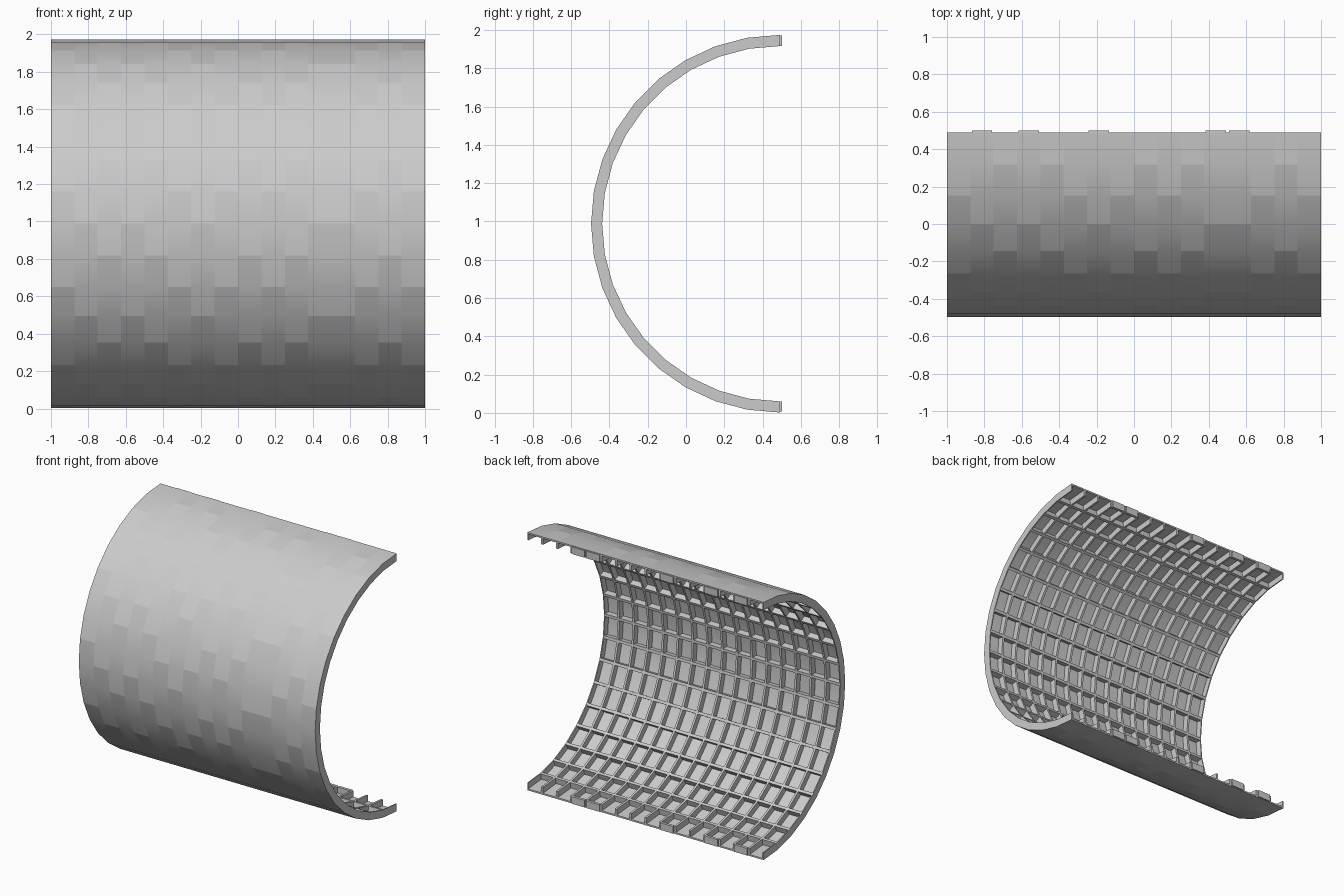
import bpy, bmesh, math

if "Cube" in bpy.data.objects:
    bpy.data.objects.remove(bpy.data.objects["Cube"])

CY, CZ = 0.49, 0.988          # arc centre
R_OUT, R_IN = 0.986, 0.928    # shell radii
SKIN, WALL, RIB = 0.012, 0.008, 0.65   # skin, side wall, rib half-angle in degrees
COLS, W = 16, 0.125
# angular offset of the brick joints in each column
PHASE = [20, 0, 10, 0, 10, 20, 0, 20, 10, 20, 10, 0, 0, 20, 10, 20]


def arc_block(bm, a0, a1, r0, r1, x0, x1, segs):
    """Curved box; angle 0 faces -y, 90 is the top."""
    rings = []
    for i in range(segs + 1):
        a = math.radians(a0 + (a1 - a0) * i / segs)
        c, s = math.cos(a), math.sin(a)
        rings.append([bm.verts.new((x, CY - r * c, CZ + r * s))
                      for x, r in ((x0, r0), (x1, r0), (x1, r1), (x0, r1))])
    for p, q in zip(rings, rings[1:]):
        for k in range(4):
            n = (k + 1) % 4
            bm.faces.new((p[k], p[n], q[n], q[k]))
    bm.faces.new(rings[0][::-1])
    bm.faces.new(rings[-1])


def brick(bm, a0, a1, x0, closed_low, closed_high):
    """Hollow curved brick, open on the inner side."""
    n = round((a1 - a0) / 10)
    x1 = x0 + W
    arc_block(bm, a0, a1, R_OUT - SKIN, R_OUT, x0, x1, n)
    arc_block(bm, a0, a1, R_IN, R_OUT - SKIN, x0, x0 + WALL, n)
    arc_block(bm, a0, a1, R_IN, R_OUT - SKIN, x1 - WALL, x1, n)
    # cross ribs, one at each facet joint
    for i in range(n + 1):
        if (i == 0 and not closed_low) or (i == n and not closed_high):
            continue
        a = a0 + 10 * i
        arc_block(bm, a - RIB, a + RIB, R_IN, R_OUT - 0.004,
                  x0 + WALL, x1 - WALL, 1)


for col in range(COLS):
    bm = bmesh.new()
    joints = [-90] + [a for a in range(-80, 90, 10)
                      if (a + PHASE[col]) % 30 == 0] + [90]
    full = PHASE[col] == 0
    for lo, hi in zip(joints, joints[1:]):
        brick(bm, lo, hi, -1 + col * W, lo == -90 and full, hi < 90 or full)
    bmesh.ops.recalc_face_normals(bm, faces=bm.faces[:])
    me = bpy.data.meshes.new("brick_column")
    bm.to_mesh(me)
    bm.free()
    ob = bpy.data.objects.new("brick_column_%02d" % (col + 1), me)
    bpy.context.collection.objects.link(ob)
    bpy.context.view_layer.objects.active = ob
    ob.select_set(True)

bpy.ops.object.shade_smooth_by_angle(angle=math.radians(30))
